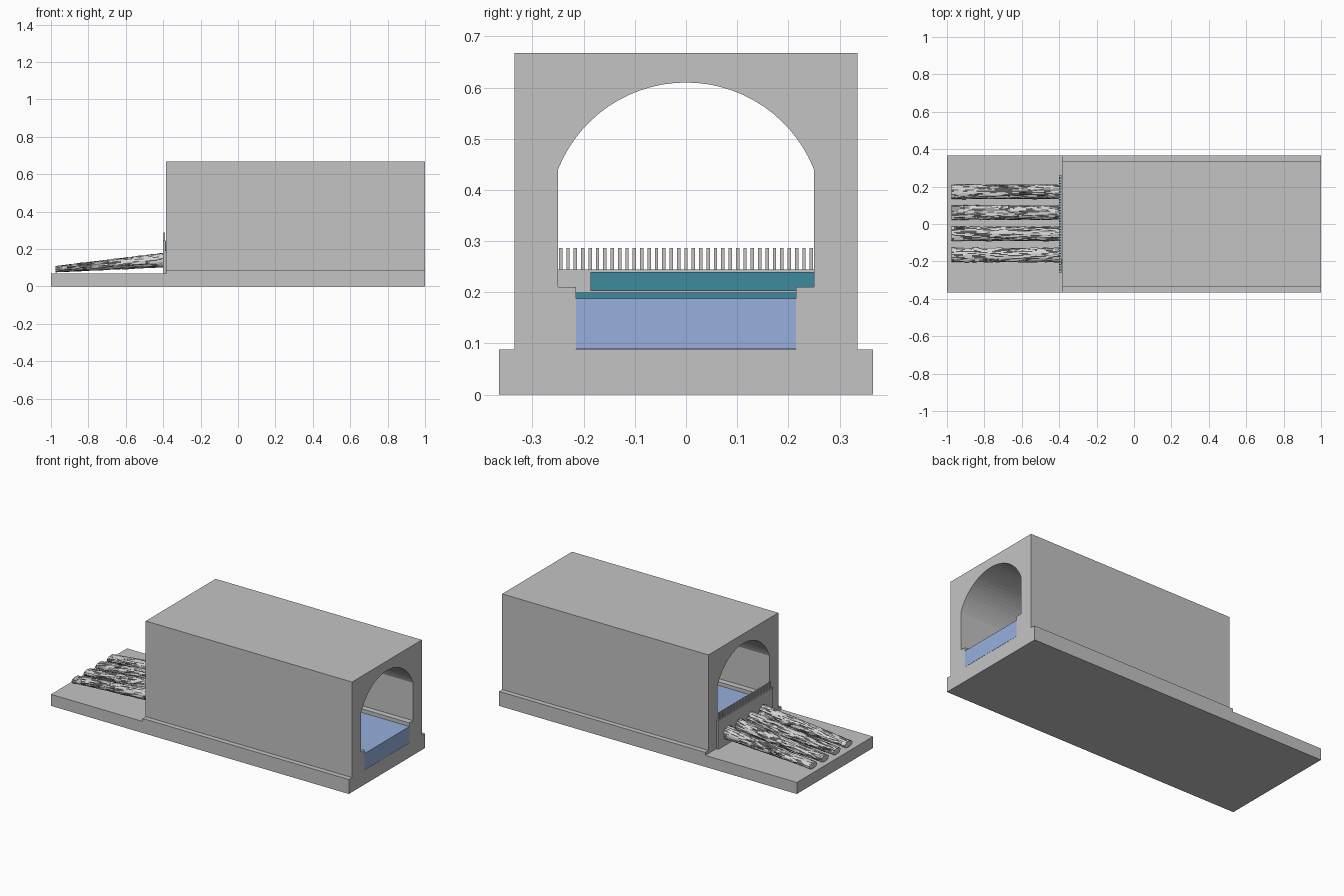
import bpy, bmesh, math
from mathutils import Vector, noise

if "Cube" in bpy.data.objects:
    bpy.data.objects.remove(bpy.data.objects["Cube"])


def material(name, rgb):
    m = bpy.data.materials.new(name)
    m.diffuse_color = (*rgb, 1)
    m.use_nodes = True
    m.node_tree.nodes["Principled BSDF"].inputs["Base Color"].default_value = m.diffuse_color
    return m


CONCRETE = material("concrete grey", (0.55, 0.55, 0.55))
WATER = material("water blue", (0.31, 0.43, 0.72))
TEAL = material("deep teal", (0.05, 0.26, 0.34))
FOAM = material("pale foam", (0.66, 0.66, 0.66))
STREAK = material("dark streak", (0.1, 0.1, 0.1))


def finish(name, bm, *mats):
    bmesh.ops.recalc_face_normals(bm, faces=bm.faces)
    me = bpy.data.meshes.new(name)
    bm.to_mesh(me)
    bm.free()
    for m in mats:
        me.materials.append(m)
    ob = bpy.data.objects.new(name, me)
    bpy.context.collection.objects.link(ob)
    return ob


def add_box(bm, x, y, z):
    r = bmesh.ops.create_cube(bm, size=1)
    for v in r["verts"]:
        v.co = Vector([(a + b) / 2 + c * (b - a) for (a, b), c in zip((x, y, z), v.co)])


def box(name, x, y, z, mat):
    bm = bmesh.new()
    add_box(bm, x, y, z)
    return finish(name, bm, mat)


# Tunnel housing: half of the end profile, extruded along x, then mirrored
R, CZ = 0.269, 0.341
A = math.asin(0.25 / R)
arc = [(R * math.sin(A * i / 14), CZ + R * math.cos(A * i / 14)) for i in range(15)]
half = [(0, 0), (0.365, 0), (0.365, 0.088), (0.335, 0.088), (0.335, 0.668), (0, 0.668)]
half += arc + [(0.25, 0.21), (0.215, 0.21), (0.215, 0.088), (0, 0.088)]
bm = bmesh.new()
face = bm.faces.new([bm.verts.new((-0.385, y, z)) for y, z in half])
ext = bmesh.ops.extrude_face_region(bm, geom=[face], use_keep_orig=True)
for v in [g for g in ext["geom"] if isinstance(g, bmesh.types.BMVert)]:
    v.co.x = 1
bmesh.ops.recalc_face_normals(bm, faces=bm.faces)
seam = [f for f in bm.faces if all(abs(v.co.y) < 1e-6 for v in f.verts)]
bmesh.ops.delete(bm, geom=seam, context="FACES")
other = bmesh.ops.duplicate(bm, geom=bm.verts[:] + bm.edges[:] + bm.faces[:])["geom"]
for v in [g for g in other if isinstance(g, bmesh.types.BMVert)]:
    v.co.y *= -1
bmesh.ops.remove_doubles(bm, verts=bm.verts, dist=1e-5)
finish("tunnel_housing", bm, CONCRETE)

# Outflow slab in front of the tunnel
box("outflow_slab", (-1, -0.385), (-0.365, 0.365), (0, 0.07), CONCRETE)

# Water in the channel
box("channel_water", (-0.385, 1), (-0.215, 0.215), (0.089, 0.188), WATER)

# Weir plate across the mouth, with teal panels on its inner side
box("weir_plate", (-0.4, -0.387), (-0.262, 0.262), (0.07, 0.245), CONCRETE)
box("upper_panel", (-0.387, -0.381), (-0.187, 0.25), (0.203, 0.24), TEAL)
box("lower_panel", (-0.387, -0.381), (-0.215, 0.215), (0.188, 0.2), TEAL)

# Row of teeth along the top of the weir
bm = bmesh.new()
TEETH = 35
for i in range(TEETH):
    y = -0.245 + 0.49 * i / (TEETH - 1)
    add_box(bm, (-0.397, -0.390), (y - 0.0032, y + 0.0032), (0.24, 0.287))
finish("weir_teeth", bm, CONCRETE)


# Four rough sloping streams pouring from the weir onto the slab
def stream(index, yc):
    bm = bmesh.new()
    nx, ns = 48, 40
    rings = []
    for i in range(nx + 1):
        t = i / nx
        x = -0.975 + 0.577 * t
        cz = 0.0925 + 0.0475 * t
        hz = 0.0165 + 0.0215 * t
        ring = []
        for j in range(ns):
            a = 2 * math.pi * j / ns
            n = noise.noise(Vector((x * 16 + index * 30, math.cos(a) * 7, math.sin(a) * 7)))
            k = 1 + 0.12 * n
            y = yc + 0.038 * k * math.cos(a)
            z = max(cz + hz * k * math.sin(a), 0.0715)
            ring.append(bm.verts.new((x, y, z)))
        rings.append(ring)
    for i in range(nx):
        for j in range(ns):
            k = (j + 1) % ns
            f = bm.faces.new((rings[i][j], rings[i][k], rings[i + 1][k], rings[i + 1][j]))
            # dark streaks run lengthwise
            a = 2 * math.pi * (j + 0.5) / ns
            p = Vector((i * 0.2 + index * 30, math.cos(a) * 9, math.sin(a) * 9))
            f.material_index = 1 if noise.noise(p) < -0.08 else 0
    bm.faces.new(rings[0])
    bm.faces.new(rings[-1])
    finish(f"water_stream_{index + 1}", bm, FOAM, STREAK)


for n, yc in enumerate((-0.166, -0.053, 0.061, 0.172)):
    stream(n, yc)
